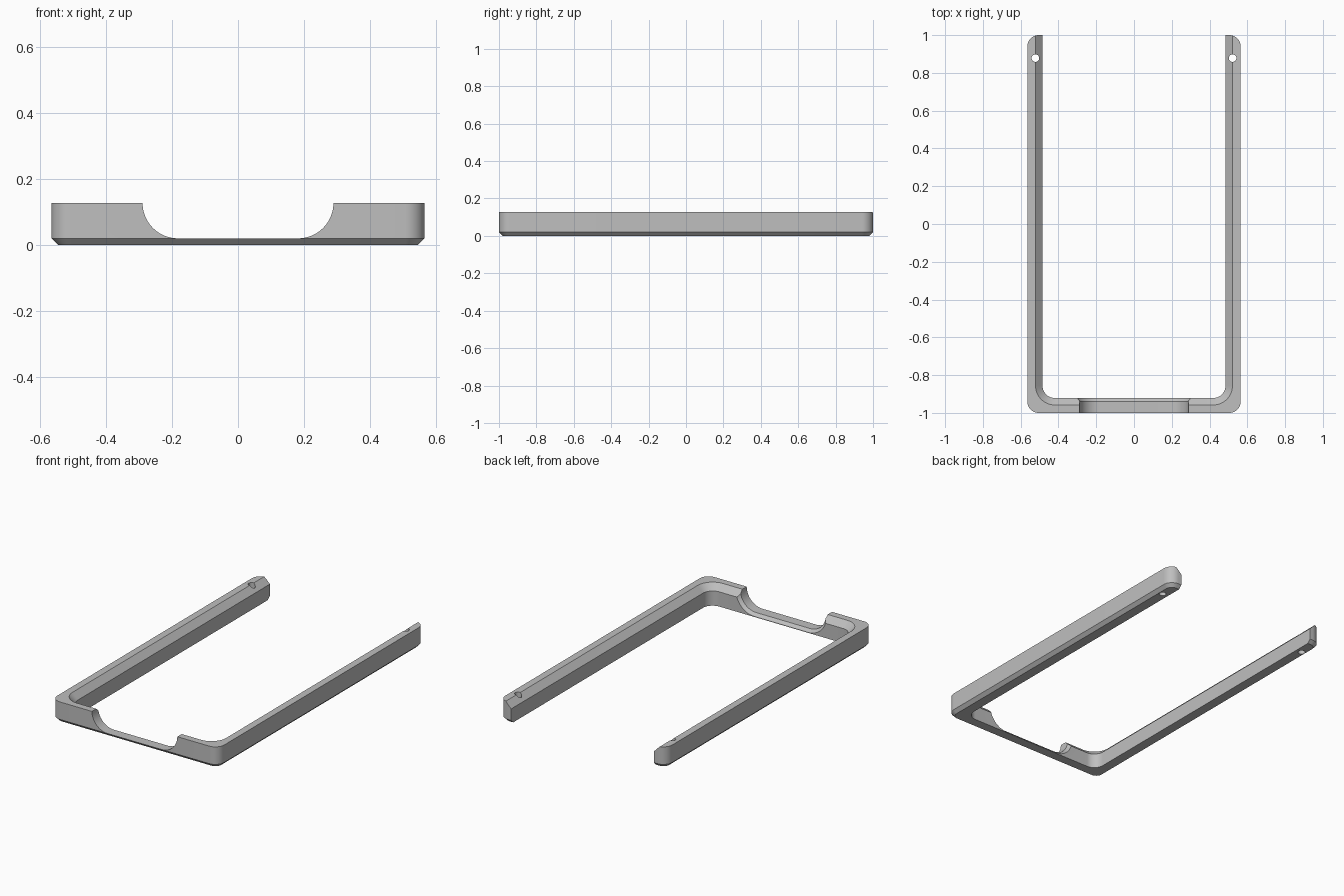
import bpy
import bmesh
from math import cos, sin, pi

if "Cube" in bpy.data.objects:
    bpy.data.objects.remove(bpy.data.objects["Cube"], do_unlink=True)

HALF_W, HEIGHT, CHAMFER = 0.565, 0.127, 0.02

grey = bpy.data.materials.new("plain grey")
grey.use_nodes = True
colour = (0.52, 0.52, 0.52, 1)
grey.diffuse_color = colour
grey.node_tree.nodes["Principled BSDF"].inputs["Base Color"].default_value = colour


def arc(cx, cy, r, start, end, steps=12):
    return [(cx + r * cos(start + (end - start) * i / steps),
             cy + r * sin(start + (end - start) * i / steps)) for i in range(steps + 1)]


def rounded_rect(hx, y0, y1, r, grow, z):
    """Horizontal ring, offset outward by grow with concentric corners."""
    cx, r = hx - r, r + grow
    low, high = y0 + r - grow, y1 - r + grow
    pts = (arc(cx, high, r, 0, pi / 2) + arc(-cx, high, r, pi / 2, pi)
           + arc(-cx, low, r, pi, 1.5 * pi) + arc(cx, low, r, 1.5 * pi, 2 * pi))
    return [(x, y, z) for x, y in pts]


def loft(name, rings):
    """Closed solid through rings of equal length."""
    bm = bmesh.new()
    loops = [[bm.verts.new(p) for p in ring] for ring in rings]
    n = len(loops[0])
    for a, b in zip(loops, loops[1:]):
        for i in range(n):
            j = (i + 1) % n
            bm.faces.new((a[i], a[j], b[j], b[i]))
    bm.faces.new(loops[0])
    bm.faces.new(loops[-1])
    bmesh.ops.recalc_face_normals(bm, faces=bm.faces)
    mesh = bpy.data.meshes.new(name)
    bm.to_mesh(mesh)
    bm.free()
    mesh.materials.append(grey)
    obj = bpy.data.objects.new(name, mesh)
    bpy.context.collection.objects.link(obj)
    return obj


def select_only(obj):
    bpy.ops.object.select_all(action='DESELECT')
    obj.select_set(True)
    bpy.context.view_layer.objects.active = obj


def cut(target, cutter):
    cutter.hide_render = True
    mod = target.modifiers.new("cut", 'BOOLEAN')
    mod.operation, mod.solver, mod.object = 'DIFFERENCE', 'EXACT', cutter
    select_only(target)
    bpy.ops.object.modifier_apply(modifier=mod.name)
    bpy.data.objects.remove(cutter, do_unlink=True)


# Outer block with rounded corners and a chamfered bottom edge
frame = loft("u_frame", [rounded_rect(HALF_W, -1, 1, 0.06, grow, z)
                         for grow, z in ((-CHAMFER, 0), (0, CHAMFER), (0, HEIGHT))])

# Inner opening: straight wall, then a bevel widening to the top, open at the back
bevel = 0.037
cut(frame, loft("opening_cutter", [rounded_rect(0.484, -0.921, 1.4, 0.064, grow, z)
                                   for grow, z in ((0, -0.1), (0, HEIGHT - bevel),
                                                   (2 * bevel, HEIGHT + bevel))]))


# Front finger notch with rounded sides and a flared inner edge
def notch_ring(y, grow):
    r, cx = 0.107 + grow, 0.182
    pts = ([(-cx - r, 0.3)] + arc(-cx, HEIGHT, r, pi, 1.5 * pi, 16)
           + arc(cx, HEIGHT, r, 1.5 * pi, 2 * pi, 16) + [(cx + r, 0.3)])
    return [(x, y, z) for x, z in pts]


cut(frame, loft("notch_cutter", [notch_ring(-1.1, 0), notch_ring(-0.939, 0),
                                 notch_ring(-0.903, 0.034)]))

# Pin holes near the ends of both arms
for side in (-1, 1):
    circle = arc(side * 0.522, 0.878, 0.02, 0, 2 * pi, 24)[:-1]
    cut(frame, loft("hole_cutter", [[(x, y, z) for x, y in circle] for z in (-0.1, 0.3)]))

select_only(frame)
bpy.ops.object.shade_smooth_by_angle(angle=pi / 6)
